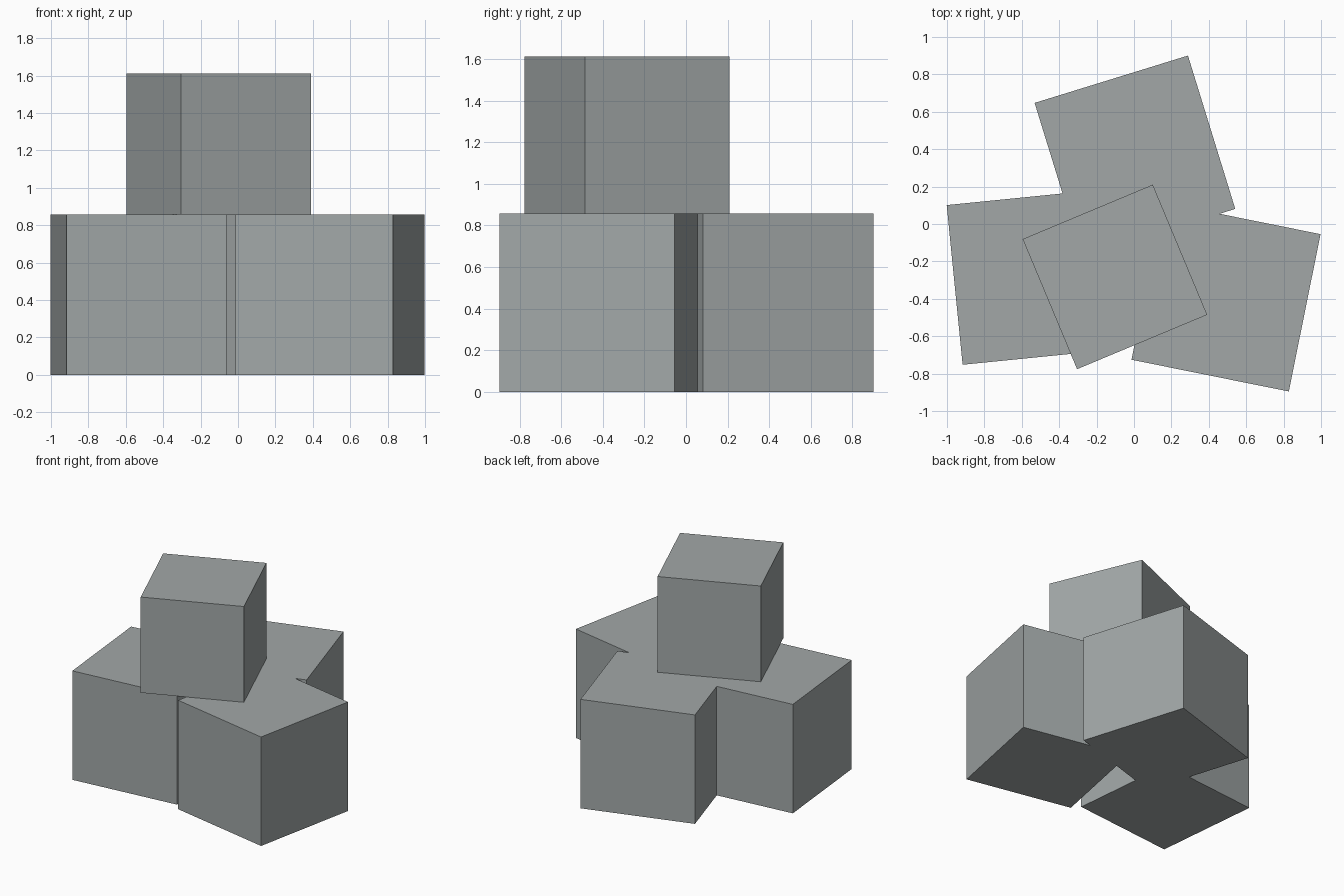
import bpy
from math import radians

cube = bpy.data.objects.get("Cube")
if cube:
    bpy.data.objects.remove(cube, do_unlink=True)

# Single matte grey
grey = bpy.data.materials.new("cool grey")
grey.use_nodes = True
colour = (0.36, 0.39, 0.39, 1)
grey.diffuse_color = colour
grey.node_tree.nodes["Principled BSDF"].inputs["Base Color"].default_value = colour


def block(name, x, y, base, side, turn):
    """A cube resting on height base, turned about the vertical."""
    bpy.ops.mesh.primitive_cube_add(size=side, location=(x, y, base + side / 2),
                                    rotation=(0, 0, radians(turn)))
    obj = bpy.context.object
    obj.name = name
    obj.data.materials.append(grey)


# Three overlapping blocks on the ground
SIDE = 0.858
block("left_block", 0.492, -0.39, 0, SIDE, -11.4)
block("right_block", -0.532, -0.283, 0, SIDE, 5.7)
block("back_block", 0.005, 0.364, 0, SIDE, 17.15)

# Smaller block stacked on top
block("top_block", -0.102, -0.283, SIDE, 0.754, 22.7)
